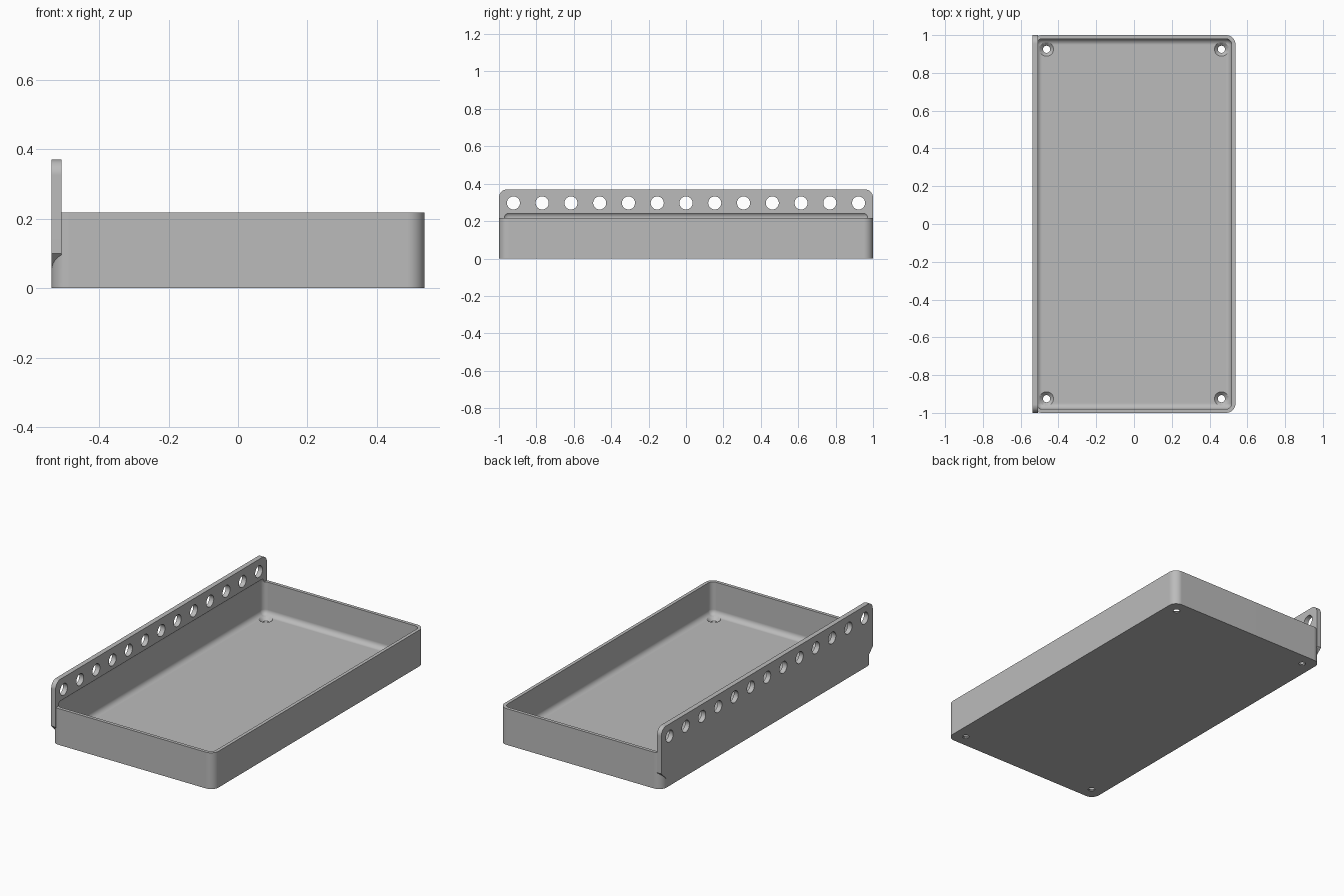
import bpy, bmesh, math
from mathutils import Matrix, Vector

cube = bpy.data.objects.get("Cube")
if cube:
    bpy.data.objects.remove(cube, do_unlink=True)

HALF_X, HALF_Y = 0.537, 1.0
TRAY_TOP, WALL, FLOOR = 0.217, 0.02, 0.022

grey = bpy.data.materials.new("plain grey")
grey.use_nodes = True
colour = (0.5, 0.5, 0.5, 1)
grey.diffuse_color = colour
grey.node_tree.nodes["Principled BSDF"].inputs["Base Color"].default_value = colour


def finish(name, bm):
    bmesh.ops.recalc_face_normals(bm, faces=bm.faces)
    mesh = bpy.data.meshes.new(name)
    bm.to_mesh(mesh)
    bm.free()
    mesh.materials.append(grey)
    obj = bpy.data.objects.new(name, mesh)
    bpy.context.collection.objects.link(obj)
    return obj


def rounded_box(name, low, high, radius, upright_only):
    low, high = Vector(low), Vector(high)
    bm = bmesh.new()
    bmesh.ops.create_cube(bm, size=1)
    bmesh.ops.scale(bm, vec=high - low, verts=bm.verts)
    bmesh.ops.translate(bm, vec=(low + high) / 2, verts=bm.verts)
    edges = [e for e in bm.edges if not upright_only
             or abs(e.verts[0].co.z - e.verts[1].co.z) > 0.01]
    bmesh.ops.bevel(bm, geom=edges, offset=radius, segments=8,
                    profile=0.5, affect='EDGES')
    return finish(name, bm)


def add_cone(bm, r_low, r_high, depth, matrix):
    bmesh.ops.create_cone(bm, cap_ends=True, segments=32, radius1=r_low,
                          radius2=r_high, depth=depth, matrix=matrix)


def combine(target, other, operation):
    mod = target.modifiers.new("combine", 'BOOLEAN')
    mod.operation, mod.solver, mod.object = operation, 'EXACT', other
    bpy.context.view_layer.objects.active = target
    bpy.ops.object.modifier_apply(modifier=mod.name)
    bpy.data.objects.remove(other, do_unlink=True)


# Outer body with rounded upright corners
tray = rounded_box("tray_with_mounting_rail", (-HALF_X, -HALF_Y, 0),
                   (HALF_X, HALF_Y, TRAY_TOP), 0.05, True)

# Mounting rail: rounded top corners, sloping undersides at both ends
r, rail_top = 0.045, 0.37
half = [(0.92, 0.02), (HALF_Y, 0.1)]
for i in range(9):
    a = math.radians(90 * i / 8)
    half.append((HALF_Y - r + r * math.cos(a), rail_top - r + r * math.sin(a)))
outline = half + [(-y, z) for y, z in reversed(half)]
bm = bmesh.new()
face = bm.faces.new([bm.verts.new((-HALF_X, y, z)) for y, z in outline])
ext = bmesh.ops.extrude_face_region(bm, geom=[face])
bmesh.ops.translate(bm, vec=(0.029, 0, 0),
                    verts=[g for g in ext["geom"] if isinstance(g, bmesh.types.BMVert)])
combine(tray, finish("rail", bm), 'UNION')

# Cavity, which also leaves a shallow recess in the rail
cavity = rounded_box("cavity_cutter", (WALL - HALF_X, WALL - HALF_Y, FLOOR),
                     (HALF_X - WALL, HALF_Y - WALL, 0.25), 0.031, False)
combine(tray, cavity, 'DIFFERENCE')

# Row of round holes along the rail
bm = bmesh.new()
for i in range(13):
    place = Matrix.Translation((-0.52, (i - 6) * 0.1538, 0.297))
    add_cone(bm, 0.035, 0.035, 0.1, place @ Matrix.Rotation(math.pi / 2, 4, 'Y'))
combine(tray, finish("rail_hole_cutter", bm), 'DIFFERENCE')

# Countersunk screw holes in the floor corners
shaft, sink = bmesh.new(), bmesh.new()
for x in (-0.463, 0.463):
    for y in (-0.925, 0.925):
        add_cone(shaft, 0.019, 0.019, 0.1, Matrix.Translation((x, y, 0)))
        add_cone(sink, 0.016, 0.040, 0.024, Matrix.Translation((x, y, FLOOR - 0.009)))
combine(tray, finish("screw_hole_cutter", shaft), 'DIFFERENCE')
combine(tray, finish("countersink_cutter", sink), 'DIFFERENCE')

# Smooth fillets, crisp edges
bpy.ops.object.select_all(action='DESELECT')
tray.select_set(True)
bpy.context.view_layer.objects.active = tray
bpy.ops.object.shade_smooth_by_angle(angle=math.radians(30))
weighted = tray.modifiers.new("flat face normals", 'WEIGHTED_NORMAL')
weighted.keep_sharp = True
